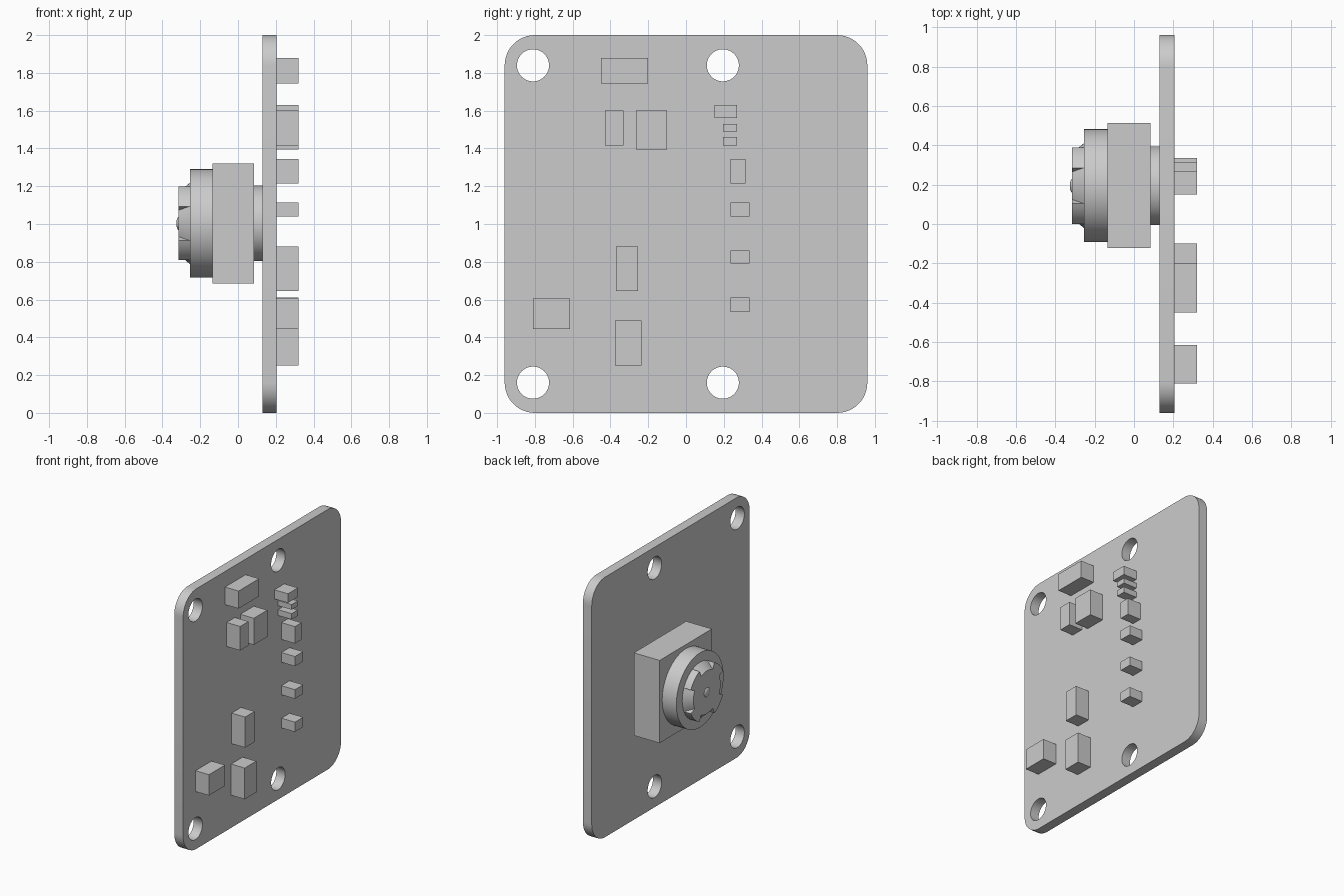
import bpy, bmesh
from math import pi, sin, cos, radians
from mathutils import Matrix, Vector

cube = bpy.data.objects.get("Cube")
if cube:
    bpy.data.objects.remove(cube, do_unlink=True)

grey = bpy.data.materials.new("plain grey")
grey.use_nodes = True
grey.diffuse_color = (0.6, 0.6, 0.6, 1)
grey.node_tree.nodes["Principled BSDF"].inputs["Base Color"].default_value = grey.diffuse_color

LENS_Y, LENS_Z = 0.195, 1.003
# Turns local x, y, z into world y, z, x
SIDEWAYS = Matrix(((0, 0, 1, 0), (1, 0, 0, 0), (0, 1, 0, 0), (0, 0, 0, 1)))


def finish(obj, smooth=True):
    obj.data.materials.clear()
    obj.data.materials.append(grey)
    bpy.ops.object.select_all(action="DESELECT")
    obj.select_set(True)
    bpy.context.view_layer.objects.active = obj
    if smooth:
        bpy.ops.object.shade_smooth_by_angle(angle=radians(30))
    return obj


def add_mesh(name, bm, smooth=True):
    bmesh.ops.recalc_face_normals(bm, faces=bm.faces)
    mesh = bpy.data.meshes.new(name)
    bm.to_mesh(mesh)
    bm.free()
    obj = bpy.data.objects.new(name, mesh)
    bpy.context.collection.objects.link(obj)
    return finish(obj, smooth)


def box(name, low, high):
    low, high = Vector(low), Vector(high)
    bm = bmesh.new()
    place = Matrix.Translation((low + high) / 2) @ Matrix.Diagonal((*(high - low), 1))
    bmesh.ops.create_cube(bm, size=1, matrix=place)
    return add_mesh(name, bm, False)


def disc(name, x0, x1, radius):
    bm = bmesh.new()
    place = Matrix.Translation(((x0 + x1) / 2, LENS_Y, LENS_Z)) @ SIDEWAYS
    bmesh.ops.create_cone(bm, cap_ends=True, segments=64, radius1=radius,
                          radius2=radius, depth=x1 - x0, matrix=place)
    return add_mesh(name, bm)


def arc(cx, cy, r, start, sweep, steps):
    return [(cx + r * cos(start + sweep * i / steps),
             cy + r * sin(start + sweep * i / steps)) for i in range(steps + 1)]


# Board: rounded outline with four mounting holes, extruded
curve = bpy.data.curves.new("circuit_board", "CURVE")
curve.dimensions = "2D"
curve.fill_mode = "BOTH"
curve.extrude = 0.0375
W, H, R = 0.96, 1.0, 0.16
outline = []
for i, (sy, sz) in enumerate(((1, 1), (-1, 1), (-1, -1), (1, -1))):
    outline += arc(sy * (W - R), H + sz * (H - R), R, i * pi / 2, pi / 2, 12)
holes = [arc(y, z, 0.085, 0, 2 * pi, 40)[:-1] for y in (-0.81, LENS_Y) for z in (0.16, 1.84)]
for points in [outline] + holes:
    spline = curve.splines.new("POLY")
    spline.points.add(len(points) - 1)
    for point, (y, z) in zip(spline.points, points):
        point.co = (y, z, 0, 1)
    spline.use_cyclic_u = True
board = bpy.data.objects.new("circuit_board", curve)
board.matrix_world = Matrix.Translation((0.1675, 0, 0)) @ SIDEWAYS
bpy.context.collection.objects.link(board)
board.select_set(True)
bpy.context.view_layer.objects.active = board
bpy.ops.object.convert(target="MESH")
finish(bpy.context.view_layer.objects.active)

# Camera module: mount, housing and barrel
disc("camera_mount", 0.085, 0.13, 0.2)
box("camera_housing", (-0.135, LENS_Y - 0.318, LENS_Z - 0.318),
    (0.085, LENS_Y + 0.318, LENS_Z + 0.318))
disc("lens_barrel", -0.255, -0.135, 0.287)

# Lens cap: disc with four ramped notches, deepest at the front
RIM, NOTCH, HALF = 0.215, 0.165, radians(25)
profile = []
for quarter in range(4):
    mid = quarter * pi / 2
    for radius, start, sweep in ((NOTCH, mid - HALF, 2 * HALF),
                                 (RIM, mid + HALF, pi / 2 - 2 * HALF)):
        profile += [(radius, start + sweep * i / 8) for i in range(9)]
bm = bmesh.new()


def ring_vert(x, r, a):
    return bm.verts.new((x, LENS_Y + r * cos(a), LENS_Z + r * sin(a)))


front = [ring_vert(-0.315, r, a) for r, a in profile]
base = [ring_vert(-0.255, RIM, a) for r, a in profile]
for i in range(len(profile)):
    j = (i + 1) % len(profile)
    bm.faces.new((front[i], front[j], base[j], base[i]))
bm.faces.new(front)
bm.faces.new(base)
bmesh.ops.remove_doubles(bm, verts=bm.verts, dist=0.0001)
add_mesh("lens_cap", bm)

# Lens: small shallow dome
bm = bmesh.new()
dome = Matrix.Translation((-0.313, LENS_Y, LENS_Z)) @ SIDEWAYS @ Matrix.Diagonal((0.036, 0.036, 0.013, 1))
bmesh.ops.create_uvsphere(bm, u_segments=24, v_segments=12, radius=1, matrix=dome)
add_mesh("lens", bm)

# Components on the other face: y range, then z range
components = {
    "top_connector": (-0.45, -0.2, 1.745, 1.88),
    "upper_narrow_chip": (-0.43, -0.33, 1.415, 1.6),
    "upper_wide_chip": (-0.265, -0.1, 1.395, 1.6),
    "lower_narrow_chip": (-0.37, -0.255, 0.645, 0.88),
    "lower_edge_chip": (-0.81, -0.615, 0.445, 0.605),
    "lower_tall_chip": (-0.375, -0.235, 0.25, 0.49),
    "row_top_capacitor": (0.15, 0.27, 1.56, 1.63),
    "row_upper_resistor": (0.195, 0.27, 1.49, 1.53),
    "row_lower_resistor": (0.195, 0.27, 1.415, 1.46),
    "row_tall_capacitor": (0.235, 0.315, 1.215, 1.345),
    "row_upper_capacitor": (0.235, 0.335, 1.04, 1.115),
    "row_middle_capacitor": (0.235, 0.335, 0.79, 0.86),
    "row_bottom_capacitor": (0.235, 0.335, 0.535, 0.61),
}
for name, (y0, y1, z0, z1) in components.items():
    box(name, (0.205, y0, z0), (0.32, y1, z1))
